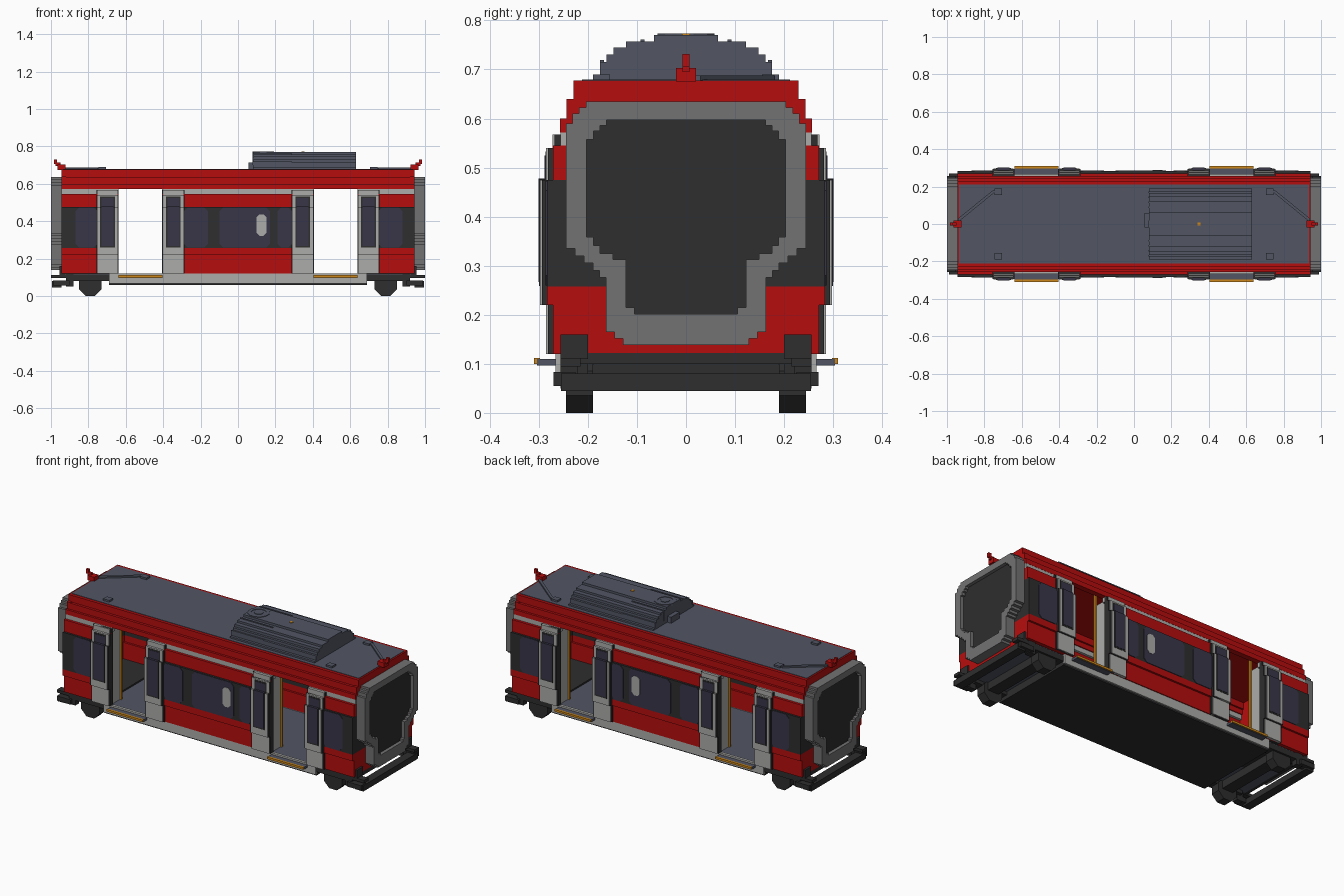
import bpy, bmesh, math
from mathutils import Vector

cube = bpy.data.objects.get("Cube")
if cube:
    bpy.data.objects.remove(cube, do_unlink=True)


def material(name, r, g, b):
    lin = [((c / 255 + 0.055) / 1.055) ** 2.4 for c in (r, g, b)] + [1.0]
    m = bpy.data.materials.new(name)
    m.use_nodes = True
    m.diffuse_color = lin
    m.node_tree.nodes["Principled BSDF"].inputs["Base Color"].default_value = lin
    return m


RED = material("red paint", 182, 13, 14)
LIGHT = material("light grey", 172, 172, 170)
ROOF = material("slate grey", 82, 86, 100)
GLASS = material("tinted glass", 56, 54, 72)
BLACK = material("black", 46, 46, 46)
RUBBER = material("bellows grey", 114, 114, 114)
ORANGE = material("orange", 205, 135, 25)


def finish(name, bm, mat, mirror):
    bmesh.ops.recalc_face_normals(bm, faces=bm.faces)
    me = bpy.data.meshes.new(name)
    bm.to_mesh(me)
    bm.free()
    me.materials.append(mat)
    ob = bpy.data.objects.new(name, me)
    bpy.context.collection.objects.link(ob)
    if mirror:
        mod = ob.modifiers.new("mirror", "MIRROR")
        mod.use_axis = ("x" in mirror, "y" in mirror, False)
        mod.use_mirror_merge = False
    return ob


def boxes(name, mat, items, mirror=""):
    """Each item is x0, x1, y0, y1, z0, z1."""
    bm = bmesh.new()
    for x0, x1, y0, y1, z0, z1 in items:
        vs = bmesh.ops.create_cube(bm, size=1)["verts"]
        for v in vs:
            v.co = Vector((x0 if v.co.x < 0 else x1, y0 if v.co.y < 0 else y1,
                           z0 if v.co.z < 0 else z1))
    return finish(name, bm, mat, mirror)


def prism(name, mat, axis, a, b, loops, mirror=""):
    """Extrude an outline (with an optional hole) along x, y or z."""
    put = {"x": lambda p: (a, p[0], p[1]), "y": lambda p: (p[0], a, p[1]),
           "z": lambda p: (p[0], p[1], a)}[axis]
    d = Vector([(b - a) * (axis == k) for k in "xyz"])
    bm = bmesh.new()
    edges = []
    for loop in loops:
        vs = [bm.verts.new(put(p)) for p in loop]
        if len(loops) == 1:
            bm.faces.new(vs)
        else:
            edges += [bm.edges.new((v, vs[i - 1])) for i, v in enumerate(vs)]
    if edges:
        bmesh.ops.triangle_fill(bm, edges=edges, use_beauty=True)
    out = bmesh.ops.extrude_face_region(bm, geom=bm.faces[:], use_keep_orig=True)
    bmesh.ops.translate(bm, vec=d, verts=[v for v in out["geom"] if isinstance(v, bmesh.types.BMVert)])
    return finish(name, bm, mat, mirror)


def stepped(half, cell=0.0135):
    """Symmetric outline whose slopes become small stairs; half runs bottom to top."""
    pts = [half[0]]
    for (y0, z0), (y1, z1) in zip(half, half[1:]):
        if abs(y1 - y0) < 1e-6 or abs(z1 - z0) < 1e-6:
            pts.append((y1, z1))
            continue
        n = max(1, round(min(abs(y1 - y0), abs(z1 - z0)) / cell))
        for i in range(n):
            ya, yb = y0 + (y1 - y0) * i / n, y0 + (y1 - y0) * (i + 1) / n
            zb = z0 + (z1 - z0) * (i + 1) / n
            pts += [(ya, zb), (yb, zb)]
    return pts + [(-y, z) for y, z in reversed(pts)]


def ngon(cx, cy, r, n):
    return [(cx + r * math.cos(math.tau * (i + .5) / n), cy + r * math.sin(math.tau * (i + .5) / n))
            for i in range(n)]


def rounded(x0, x1, z0, z1, c=0.02):
    return [(x0 + c, z0), (x1 - c, z0), (x1, z0 + c), (x1, z1 - c),
            (x1 - c, z1), (x0 + c, z1), (x0, z1 - c), (x0, z0 + c)]


# Side walls, left open at the doorways
END, IN, OUT = 0.944, 0.405, 0.64
spans = [(-END, -OUT), (-IN, IN), (OUT, END)]


def wall(name, mat, bands):
    boxes(name, mat, [(x0, x1, yo - 0.025, yo, z0, z1)
                      for x0, x1 in spans for yo, z0, z1 in bands], "y")


wall("side_panels", RED, [(0.271, 0.12, 0.22), (0.283, 0.22, 0.258), (0.271, 0.475, 0.545)])
wall("window_bands", BLACK, [(0.283, 0.258, 0.475)])
wall("cornice_strips", LIGHT, [(0.256, 0.545, 0.572)])

# Window panes
for i, (x0, x1) in enumerate([(-0.87, -0.75), (-0.29, -0.16), (-0.10, 0.172), (0.21, 0.29), (0.75, 0.88)]):
    prism(f"window_pane_{i + 1}", GLASS, "y", 0.28, 0.286, [rounded(x0, x1, 0.26, 0.473)], "y")
prism("window_notice", LIGHT, "y", 0.28, 0.288, [rounded(0.10, 0.152, 0.322, 0.436, 0.015)], "y")

# End walls, with the window band wrapping round
boxes("end_walls", RED, [(0.92, END, -0.271, 0.271, 0.122, 0.22), (0.92, END, -0.283, 0.283, 0.22, 0.258),
                         (0.92, END, -0.271, 0.271, 0.475, 0.545), (0.92, END, -0.244, 0.244, 0.545, 0.64)], "x")
boxes("end_window_bands", BLACK, [(0.92, END, -0.2825, 0.2825, 0.258, 0.475)], "x")

# Roof shell in steps and its top panel
boxes("roof_eaves", RED, [(-END, END, 0.225, 0.257, 0.572, 0.6), (-END, END, 0.215, 0.244, 0.6, 0.637)], "y")
boxes("roof_shell", RED, [(-END, END, -0.229, 0.229, 0.637, 0.677)])
boxes("roof_panel", ROOF, [(-0.935, 0.935, -0.212, 0.212, 0.67, 0.6795)])

# Roof equipment housing
hump = [(0.19, 0.675), (0.19, 0.689), (0.175, 0.689), (0.175, 0.715), (0.162, 0.715), (0.162, 0.73),
        (0.148, 0.73), (0.122, 0.745), (0.095, 0.757), (0.065, 0.757), (0.065, 0.77)]
prism("roof_housing", ROOF, "x", 0.08, 0.632, [stepped(hump)])
boxes("housing_ribs", ROOF, [(0.078, 0.29, y, y + 0.008, 0.7, z) for y, z in
                             [(0.167, 0.719), (0.14, 0.734), (0.112, 0.749), (0.085, 0.761)]], "y")
boxes("housing_nose", ROOF, [(0.055, 0.08, -0.02, 0.06, 0.675, 0.715)])
prism("roof_fan", ROOF, "z", 0.76, 0.773, [ngon(0.135, 0, 0.06, 12), ngon(0.135, 0, 0.042, 12)])
prism("fan_hub", ROOF, "z", 0.76, 0.773, [ngon(0.135, 0, 0.025, 8)])
boxes("roof_beacon", ORANGE, [(0.34, 0.355, -0.008, 0.008, 0.76, 0.773)])

# Roof corner boxes and cable ducts
boxes("roof_boxes", ROOF, [(0.705, 0.745, 0.155, 0.19, 0.675, 0.69)], "xy")
prism("cable_ducts", ROOF, "z", 0.675, 0.688,
      [[(0.94, 0.01), (0.94, 0.03), (0.755, 0.18), (0.74, 0.18), (0.74, 0.165), (0.75, 0.165)]], "x")

# Aerial horns
boxes("horns", RED, [(0.922, 0.965, -0.02, 0.02, 0.675, 0.703), (0.95, 0.975, -0.007, 0.007, 0.695, 0.715),
                     (0.968, 0.985, -0.007, 0.007, 0.705, 0.731)], "x")

# Gangway bellows with a dark recessed door
outer = stepped([(0.128, 0.138), (0.163, 0.165), (0.163, 0.262), (0.19, 0.29), (0.245, 0.335),
                 (0.245, 0.57), (0.218, 0.61), (0.19, 0.635)])
inner = stepped([(0.105, 0.202), (0.122, 0.215), (0.122, 0.3), (0.175, 0.325), (0.203, 0.358),
                 (0.203, 0.54), (0.175, 0.575), (0.15, 0.597)])
prism("bellows", RUBBER, "x", 0.94, 1.0, [outer, inner], "x")
prism("gangway_door", BLACK, "x", 0.94, 0.98, [inner], "x")
boxes("gangway_sill", ROOF, [(0.975, 0.995, -0.09, 0.09, 0.192, 0.2)], "x")

# Door leaves parked either side of each doorway
def leaf(g):
    return [(0.25, 0.12), (0.281 + g, 0.12), (0.281 + g, 0.22), (0.294 + g, 0.22), (0.294 + g, 0.475),
            (0.281 + g, 0.475), (0.281 + g, 0.54), (0.268 + g, 0.54), (0.268 + g, 0.567), (0.25, 0.567)]


for label, x0, x1 in (("inner", 0.285, 0.407), ("outer", 0.638, 0.757)):
    m = (x0 + x1) / 2
    prism(f"{label}_door_edges", BLACK, "x", x0, x1, [leaf(0)], "xy")
    prism(f"{label}_door_skins", LIGHT, "x", x0 + 0.007, x1 - 0.007, [leaf(0.004)], "xy")
    for part, mat, w, g, e in (("seals", BLACK, 0.039, 0.0055, 0.008), ("panes", GLASS, 0.032, 0.007, 0)):
        boxes(f"{label}_door_{part}", mat, [(m - w, m + w, 0.27, 0.294 + g, 0.267 - e, 0.475 + g - 0.004),
                                            (m - w, m + w, 0.255, 0.281 + g, 0.47, 0.525 + e)], "xy")

# Interior partitions and grab poles
boxes("partitions", LIGHT, [(0.385, 0.395, 0.17, 0.245, 0.11, 0.56), (0.65, 0.66, 0.17, 0.245, 0.11, 0.56)], "xy")
boxes("grab_poles", ORANGE, [(0.393, 0.404, 0.158, 0.17, 0.11, 0.64), (0.641, 0.652, 0.158, 0.17, 0.11, 0.64)], "xy")

# Floor, sills and door steps
boxes("floor", ROOF, [(-0.925, 0.925, -0.255, 0.255, 0.1, 0.115)])
boxes("underfloor", BLACK, [(-0.69, 0.69, -0.256, 0.256, 0.058, 0.1)])
boxes("end_underfloor", BLACK, [(0.69, END, -0.25, 0.25, 0.1, 0.124)], "x")
boxes("sills", LIGHT, [(-0.69, 0.69, 0.25, 0.266, 0.066, 0.12)], "y")
boxes("door_steps", ROOF, [(0.405, 0.64, 0.25, 0.304, 0.097, 0.11)], "xy")
boxes("step_edges", ORANGE, [(0.405, 0.64, 0.298, 0.31, 0.1, 0.112)], "xy")

# Running gear: wheels, axle beam and end frame
prism("wheels", BLACK, "y", 0.19, 0.245, [ngon(0.79, 0.06, 0.065, 8)], "xy")
boxes("axle_beams", BLACK, [(0.755, 0.825, -0.2, 0.2, 0.055, 0.105)], "x")
boxes("bogie_frames", BLACK, [(0.69, 0.9, 0.2, 0.256, 0.08, 0.112), (0.88, 0.92, 0.22, 0.256, 0.05, 0.124),
                              (0.9, 0.99, 0.225, 0.27, 0.055, 0.083), (0.9, 1.0, 0.215, 0.256, 0.095, 0.112),
                              (0.93, 0.955, 0.2, 0.256, 0.11, 0.16)], "xy")
boxes("end_beams", BLACK, [(0.945, 0.995, -0.255, 0.255, 0.045, 0.08)], "x")
